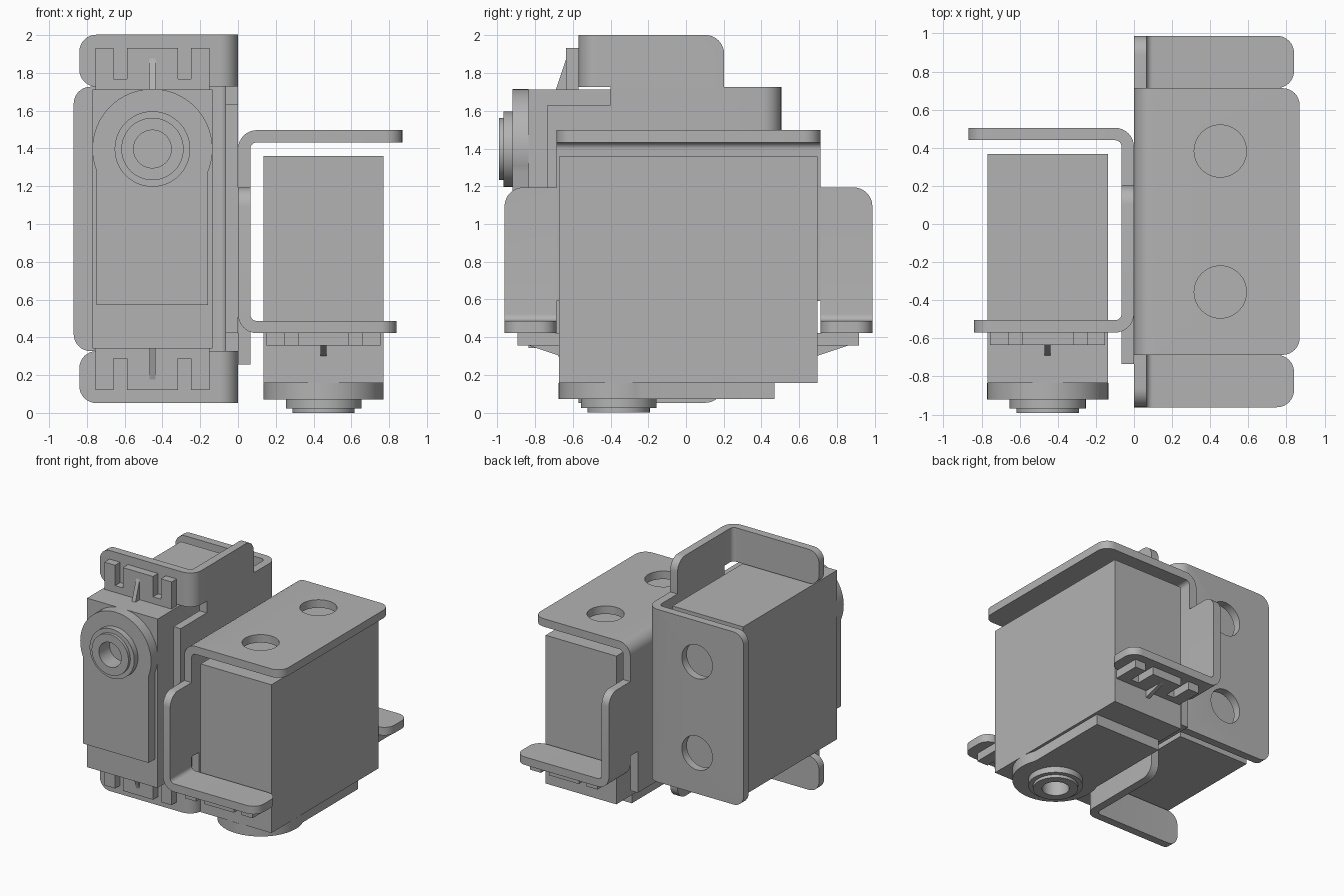
import bpy, bmesh
from math import cos, sin, radians, pi
from mathutils import Matrix

cube = bpy.data.objects.get("Cube")
if cube:
    bpy.data.objects.remove(cube, do_unlink=True)

grey = bpy.data.materials.new("plain_grey")
grey.use_nodes = True
colour = (0.45, 0.45, 0.45, 1)
grey.diffuse_color = colour
grey.node_tree.nodes["Principled BSDF"].inputs["Base Color"].default_value = colour

# Part space: w across from the joint plane, l along the case, d from back to shaft
W, L, D = 0, 1, 2
MID = 0.453      # centre line of the case
SHAFT = 0.37     # shaft position along the case
T = 0.065        # sheet thickness
BEND = 0.1       # outer bend radius


def arc(cx, cy, r, start, end, steps=8):
    angles = [radians(start + (end - start) * i / steps) for i in range(steps + 1)]
    return [(cx + r * cos(a), cy + r * sin(a)) for a in angles]


def rect(x0, x1, y0, y1):
    return [(x0, y0), (x1, y0), (x1, y1), (x0, y1)]


def prism(outline, axis, low, high):
    """Extrude a 2D outline along one axis of part space."""
    bm = bmesh.new()

    def ring(level):
        out = []
        for p in outline:
            co = list(p)
            co.insert(axis, level)
            out.append(bm.verts.new(co))
        return out
    a, b = ring(low), ring(high)
    bm.faces.new(a)
    bm.faces.new(b)
    for i in range(len(a)):
        j = (i + 1) % len(a)
        bm.faces.new((a[i], a[j], b[j], b[i]))
    return bm


def round_corners(bm, test, radius):
    """Bevel the edges whose two ends both pass the test."""
    edges = [e for e in bm.edges if all(test(v.co) for v in e.verts)]
    bmesh.ops.bevel(bm, geom=edges, offset=radius, segments=8,
                    profile=0.5, affect='EDGES')


def finish(name, bm, frame, cutters=()):
    bm.transform(frame)
    bmesh.ops.recalc_face_normals(bm, faces=bm.faces)
    mesh = bpy.data.meshes.new(name)
    bm.to_mesh(mesh)
    bm.free()
    mesh.materials.append(grey)
    obj = bpy.data.objects.new(name, mesh)
    bpy.context.collection.objects.link(obj)
    bpy.ops.object.select_all(action='DESELECT')
    obj.select_set(True)
    bpy.context.view_layer.objects.active = obj
    for cutter in cutters:
        mod = obj.modifiers.new("hole", 'BOOLEAN')
        mod.operation = 'DIFFERENCE'
        mod.solver = 'EXACT'
        mod.object = cutter
        bpy.ops.object.modifier_apply(modifier=mod.name)
        bpy.data.objects.remove(cutter, do_unlink=True)
    obj.select_set(True)
    bpy.ops.object.shade_smooth_by_angle(angle=radians(30))
    return obj


def hole(l, r, low, high, frame):
    cutter = finish("cutter", prism(arc(MID, l, r, 0, 354, 59), D, low, high), frame)
    cutter.hide_render = True
    return cutter


def bracket(unit, frame):
    # Back plate folded into the side plate, with two round holes
    profile = ([(0.87, 0)] + arc(BEND, BEND, BEND, 270, 180)
               + [(0, 0.905), (T, 0.905)]
               + arc(BEND, BEND, BEND - T, 180, 270) + [(0.87, T)])
    bm = prism(profile, L, -0.7, 0.7)
    for side in (-1, 1):
        round_corners(bm, lambda c: c.x > 0.869 and c.y * side > 0.699, 0.09)
    holes = [hole(s * SHAFT, 0.137, -0.1, 0.2, frame) for s in (-1, 1)]
    finish(unit + "_bracket_back", bm, frame, holes)

    # Tongue of the side plate between the two notches
    finish(unit + "_bracket_tongue",
           prism(rect(-0.605, 0.605, 0.905, 1.24), W, 0, T), frame)

    # Tabs folded into the mounting flanges
    for side, label in ((-1, "far"), (1, "near")):
        centre = 1.075 - BEND
        profile = ([(0, 0.303)] + arc(BEND, centre, BEND, 180, 90)
                   + [(0.84, 1.075), (0.84, 1.01)]
                   + arc(BEND, centre, BEND - T, 90, 180) + [(T, 0.303)])
        bm = prism(profile, L, side * 0.7, side * 0.975)
        for edge in (0.7, 0.975):
            round_corners(bm, lambda c: c.x > 0.839 and abs(abs(c.y) - edge) < 0.001, 0.09)
        round_corners(bm, lambda c: c.z < 0.304 and abs(c.y) > 0.974, 0.1)
        finish(f"{unit}_bracket_flange_{label}", bm, frame)


def motor(unit, frame):
    # Case
    half = 0.317
    finish(unit + "_motor_case",
           prism(rect(MID - half, MID + half, -0.685, 0.685), D, 0.138, 1.34), frame)

    # Gear cover: round about the shaft, straight towards the other end
    cover = (arc(MID, SHAFT, 0.318, -22, 202, 40)
             + [(MID - 0.295, -0.455), (MID + 0.295, -0.455)])
    finish(unit + "_gear_cover", prism(cover, D, 1.34, 1.425), frame,
           [hole(SHAFT, 0.1, 1.36, 1.5, frame)])

    # Hollow stepped shaft
    bm = bmesh.new()
    steps = [(0.2, 1.425), (0.2, 1.473), (0.165, 1.473),
             (0.165, 1.497), (0.1, 1.497), (0.1, 1.425)]
    verts = [bm.verts.new((MID + r, SHAFT, d)) for r, d in steps]
    edges = [bm.edges.new((verts[i], verts[(i + 1) % 6])) for i in range(6)]
    bmesh.ops.spin(bm, geom=verts + edges, cent=(MID, SHAFT, 0), axis=(0, 0, 1),
                   angle=2 * pi, steps=60, use_merge=True)
    bmesh.ops.remove_doubles(bm, verts=bm.verts, dist=0.0001)
    finish(unit + "_shaft", bm, frame)

    # Slotted ears and their ribs at both ends
    for side, label in ((-1, "far"), (1, "near")):
        half_ear = [(0.302, 0.685), (0.302, 0.905), (0.205, 0.905),
                    (0.205, 0.74), (0.135, 0.74), (0.135, 0.905)]
        ear = [(MID + w, side * l) for w, l in half_ear]
        ear += [(MID - w, side * l) for w, l in reversed(half_ear)]
        finish(f"{unit}_ear_{label}", prism(ear, D, 1.075, 1.14), frame)
        rib = [(side * 0.685, 1.14), (side * 0.85, 1.14), (side * 0.685, 1.195)]
        finish(f"{unit}_rib_{label}", prism(rib, W, MID - 0.016, MID + 0.016), frame)


# One unit stands with its shaft to the front, the other lies with its shaft down
upright = Matrix(((-1, 0, 0, 0), (0, 0, -1, 0.505), (0, 1, 0, 1.027), (0, 0, 0, 1)))
lying = Matrix(((1, 0, 0, 0), (0, -1, 0, 0.013), (0, 0, -1, 1.497), (0, 0, 0, 1)))
for unit, frame in (("upright", upright), ("lying", lying)):
    bracket(unit, frame)
    motor(unit, frame)
